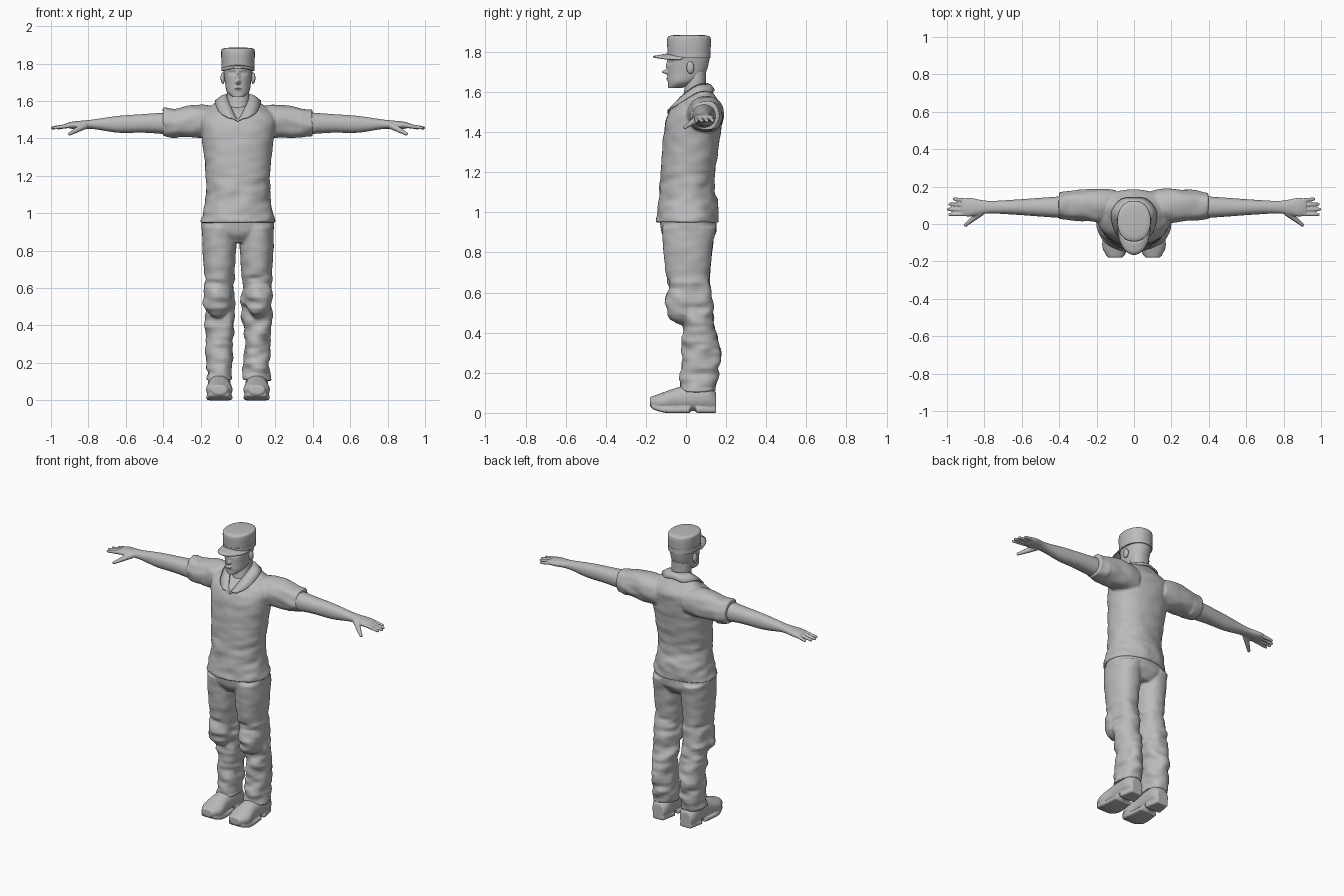
import bpy, bmesh, math
from mathutils import Vector, Matrix, noise

cube = bpy.data.objects.get("Cube")
if cube:
    bpy.data.objects.remove(cube, do_unlink=True)

grey = bpy.data.materials.new("plain grey")
grey.use_nodes = True
grey.diffuse_color = (0.5, 0.5, 0.5, 1)
grey.node_tree.nodes["Principled BSDF"].inputs["Base Color"].default_value = grey.diffuse_color


def spline(points, steps):
    """Catmull-Rom interpolation through points of any dimension."""
    points = [Vector(point) for point in points]
    last = len(points) - 1
    result = []
    for i in range(last):
        start, end = points[i], points[i + 1]
        leave = (end - points[max(i - 1, 0)]) / 2
        arrive = (points[min(i + 2, last)] - start) / 2
        for k in range(steps):
            t = k / steps
            ease, bump = t * t * (3 - 2 * t), t * (1 - t)
            result.append(start.lerp(end, ease) + leave * bump * (1 - t) - arrive * bump * t)
    return result + [points[last]]


def loft(bm, axis, sections, centre=0, side=1, steps=8, around=48, power=2.2):
    """Each section holds: position on axis, half width, low edge, high edge."""
    rings = []
    for position, radius, low, high in spline(sections, steps):
        ring = []
        for k in range(around):
            angle = math.tau * k / around
            cos, sin = math.cos(angle), math.sin(angle)
            across = centre + radius * math.copysign(abs(cos) ** (2 / power), cos)
            along = (low + high) / 2 + (high - low) / 2 * math.copysign(abs(sin) ** (2 / power), sin)
            if axis == "x":
                place = (position * side, across, along)
            elif axis == "y":
                place = (across * side, position, along)
            else:
                place = (across * side, along, position)
            ring.append(bm.verts.new(place))
        rings.append(ring)
    for lower, upper in zip(rings, rings[1:]):
        for k in range(around):
            following = (k + 1) % around
            bm.faces.new((lower[k], lower[following], upper[following], upper[k]))
    bm.faces.new(rings[0])
    bm.faces.new(rings[-1])


def strip(bm, rows):
    """Join rows of vertices into a sheet of quads."""
    for row, following in zip(rows, rows[1:]):
        for k in range(len(row) - 1):
            bm.faces.new((row[k], row[k + 1], following[k + 1], following[k]))


def ball(bm, centre, scale):
    matrix = Matrix.Translation(centre) @ Matrix.Diagonal((*scale, 1))
    bmesh.ops.create_uvsphere(bm, u_segments=20, v_segments=12, radius=1, matrix=matrix)


def finger(bm, side, start, end, thick, thin):
    """Tapered chain of balls, merged later by the remesh."""
    beads = 12
    for k in range(beads + 1):
        point = Vector(start).lerp(Vector(end), k / beads)
        radius = thick + (thin - thick) * k / beads
        ball(bm, (point.x * side, point.y, point.z), (radius, radius, radius))


def finish(bm, name, voxel=None, wrinkle=None, thickness=None):
    """Turn the bmesh into a smooth object, optionally creased, blended or thickened."""
    bmesh.ops.recalc_face_normals(bm, faces=bm.faces)
    bm.normal_update()
    if wrinkle:
        for vert, normal in [(vert, vert.normal.copy()) for vert in bm.verts]:
            sample = Vector((vert.co.x, vert.co.y, vert.co.z * 2)) * 12
            vert.co += normal * noise.noise(sample) * wrinkle(vert.co)
    mesh = bpy.data.meshes.new(name)
    bm.to_mesh(mesh)
    bm.free()
    mesh.materials.append(grey)
    for face in mesh.polygons:
        face.use_smooth = True
    mesh.set_sharp_from_angle(angle=math.radians(50))
    obj = bpy.data.objects.new(name, mesh)
    bpy.context.collection.objects.link(obj)
    if voxel:
        remesh = obj.modifiers.new("blend", "REMESH")
        remesh.mode = "VOXEL"
        remesh.voxel_size = voxel
        remesh.use_smooth_shade = True
        soften = obj.modifiers.new("soften", "SMOOTH")
        soften.factor = 0.5
        soften.iterations = 3
    if thickness:
        solid = obj.modifiers.new("thickness", "SOLIDIFY")
        solid.thickness = thickness
        solid.offset = 0


sides = {"left": 1, "right": -1}

# Shirt: torso, sleeves and turned-up cuffs
bm = bmesh.new()
loft(bm, "z", [(.95, .2, -.15, .16), (1.04, .18, -.14, .16), (1.13, .17, -.13, .14), (1.3, .18, -.12, .16),
               (1.46, .2, -.1, .18), (1.53, .19, -.06, .18), (1.6, .11, .03, .13), (1.63, .06, .05, .11)])
for side in sides.values():
    loft(bm, "x", [(.1, .08, 1.4, 1.56), (.2, .09, 1.4, 1.58), (.4, .07, 1.41, 1.55)], centre=.1, side=side)
    loft(bm, "x", [(.33, .08, 1.4, 1.56), (.4, .07, 1.41, 1.56)], centre=.1, side=side)
finish(bm, "shirt", voxel=.007, wrinkle=lambda p: .009 if p.z < 1.2 or abs(p.x) > .2 else .005)

# Collar: a folded strip mirrored about the middle
bm = bmesh.new()
neckline = [(0, -.09, 1.49), (.04, -.03, 1.57), (.06, .05, 1.63), (.03, .1, 1.64), (0, .11, 1.64)]
flap = [(.05, -.09, 1.51), (.1, -.04, 1.54), (.12, .06, 1.6), (.07, .13, 1.6), (0, .14, 1.61)]
for side in sides.values():
    rows = []
    for inner, outer in zip(spline(neckline, 5), spline(flap, 5)):
        fold = (inner + outer) / 2 + Vector((0, 0, .006))
        rows.append([bm.verts.new((p.x * side, p.y, p.z)) for p in (inner, fold, outer)])
    strip(bm, rows)
bmesh.ops.remove_doubles(bm, verts=bm.verts, dist=.0001)
finish(bm, "collar", thickness=.008)

# Trousers: hips, legs and padded knees
bm = bmesh.new()
loft(bm, "z", [(.84, .13, -.08, .11), (.9, .19, -.12, .15), (.98, .19, -.13, .15)])
for side in sides.values():
    loft(bm, "z", [(.11, .07, -.03, .15), (.3, .07, -.02, .17), (.45, .08, -.02, .14),
                   (.65, .08, -.09, .12), (.8, .09, -.11, .13), (.93, .09, -.12, .15)], centre=.1, side=side)
    ball(bm, (.108 * side, -.02, .55), (.077, .08, .115))
finish(bm, "trousers", voxel=.007, wrinkle=lambda p: .018 if p.z < .66 else .005)

for word, side in sides.items():
    # Bare arm with hand, fingers and thumb
    bm = bmesh.new()
    loft(bm, "x", [(.36, .06, 1.42, 1.54), (.5, .05, 1.43, 1.53), (.64, .04, 1.43, 1.52),
                   (.78, .034, 1.45, 1.5), (.88, .05, 1.45, 1.49), (.92, .04, 1.46, 1.48)], centre=.09, side=side)
    for k in range(4):
        across = .053 + .024 * k
        reach = .992 - .008 * (k - 1) ** 2
        finger(bm, side, (.9, across, 1.468), (reach, across * 1.15 - .01, 1.456), .0125, .009)
    finger(bm, side, (.82, .06, 1.467), (.9, -.005, 1.424), .019, .01)
    finish(bm, word + "_arm", voxel=.0045)

    # Shoe with front sole and heel
    bm = bmesh.new()
    loft(bm, "y", [(-.18, .04, .03, .08), (-.12, .07, .01, .1), (-.03, .06, .01, .13),
                   (.1, .06, .01, .15), (.15, .04, .01, .1)], centre=.1, side=side)
    loft(bm, "y", [(-.17, .05, .02, .04), (-.1, .07, 0, .03), (.02, .06, 0, .03)], centre=.1, side=side, power=5)
    loft(bm, "y", [(.05, .06, 0, .03), (.15, .04, 0, .03)], centre=.1, side=side, power=5)
    finish(bm, word + "_shoe", voxel=.0055)

    # Ear
    bm = bmesh.new()
    ball(bm, (.081 * side, .022, 1.722), (.012, .019, .031))
    finish(bm, word + "_ear")

# Head, with the face pushed in and out by soft bumps:
# bridge, nose tip, eye sockets, eyes, lips and the line between them
bm = bmesh.new()
loft(bm, "z", [(1.62, .03, -.09, -.02), (1.65, .06, -.09, .05), (1.7, .07, -.09, .1), (1.78, .08, -.09, .12)],
     steps=20, around=128)
bumps = [(0, 1.73, .01, .03, -.01), (0, 1.7, .01, .01, -.028), (.03, 1.75, .02, .01, .012),
         (.03, 1.75, .01, .006, -.006), (0, 1.667, .02, .01, -.009), (0, 1.667, .02, .002, .005)]
for vert in bm.verts:
    if vert.co.y < -.01:
        for x, z, width, height, depth in bumps:
            sideways = (abs(vert.co.x) - x) / width
            upward = (vert.co.z - z) / height
            vert.co.y += depth * math.exp(-sideways ** 2 - upward ** 2)
finish(bm, "head")

# Neck
bm = bmesh.new()
loft(bm, "z", [(1.5, .06, -.03, .12), (1.6, .06, -.01, .1), (1.7, .06, 0, .1)])
finish(bm, "neck")

# Cap crown and band
bm = bmesh.new()
loft(bm, "z", [(1.77, .086, -.09, .12), (1.86, .09, -.094, .124), (1.88, .08, -.08, .11), (1.885, .04, -.04, .07)])
finish(bm, "cap_crown")
bm = bmesh.new()
loft(bm, "z", [(z, .089, -.093, .123) for z in (1.77, 1.8)])
finish(bm, "cap_band")

# Cap brim, drooping at the sides
bm = bmesh.new()
rows = []
for degrees in range(-80, 81, 5):
    sin, cos = math.sin(math.radians(degrees)), math.cos(math.radians(degrees))
    rows.append([bm.verts.new((.086 * sin, .015 - .1 * cos - .08 * t * cos ** .6, 1.79 - .014 * t - .016 * sin * sin))
                 for t in (0, .35, .7, 1)])
strip(bm, rows)
finish(bm, "cap_brim", thickness=.007)
